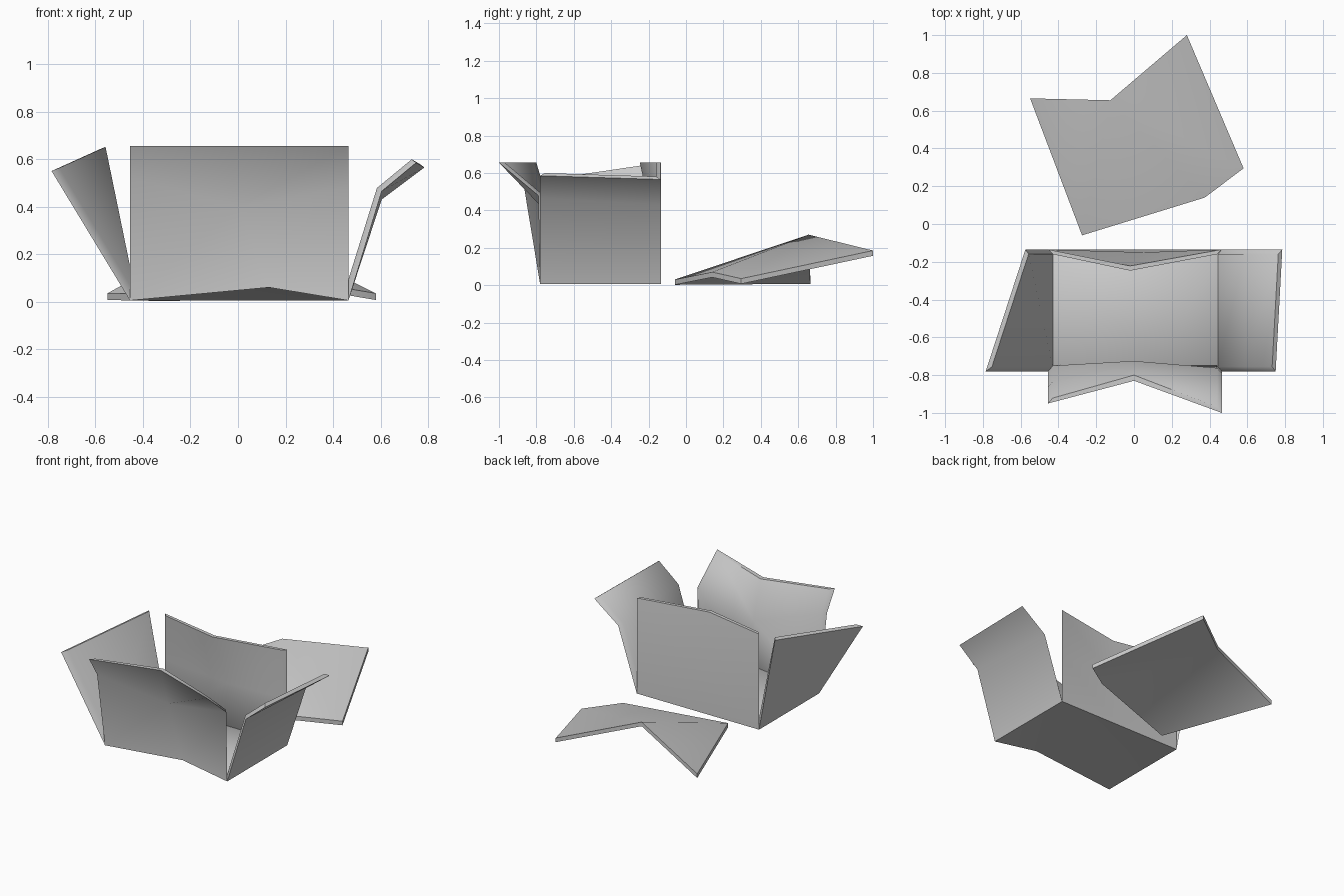
import bpy
import bmesh
import math
from mathutils import Vector

if "Cube" in bpy.data.objects:
    bpy.data.objects.remove(bpy.data.objects["Cube"], do_unlink=True)

# One plain grey for everything
grey = bpy.data.materials.new("light_grey")
grey.use_nodes = True
grey.diffuse_color = (0.6, 0.6, 0.6, 1)
grey.node_tree.nodes["Principled BSDF"].inputs["Base Color"].default_value = (0.6, 0.6, 0.6, 1)

T = 0.025            # panel thickness
X0, X1 = -0.455, 0.465
Y0, Y1 = -0.78, -0.135


def slab(name, outer, inner, triangles):
    """Close two matching skins, given as ordered outlines of one sheet."""
    bm = bmesh.new()
    skins = [[bm.verts.new(p) for p in skin] for skin in (outer, inner)]
    for skin in skins:
        for face in triangles:
            bm.faces.new([skin[i] for i in face])
    # Bridge the open borders of the two skins
    a, b = skins
    pair = dict(zip(a, b))
    border = [e for e in bm.edges if e.is_boundary and e.verts[0] in pair]
    for e in border:
        v, w = e.verts
        bm.faces.new((v, w, pair[w], pair[v]))
    bmesh.ops.recalc_face_normals(bm, faces=bm.faces)
    mesh = bpy.data.meshes.new(name)
    bm.to_mesh(mesh)
    bm.free()
    mesh.materials.append(grey)
    obj = bpy.data.objects.new(name, mesh)
    bpy.context.collection.objects.link(obj)
    bpy.ops.object.select_all(action="DESELECT")
    obj.select_set(True)
    bpy.context.view_layer.objects.active = obj
    bpy.ops.object.shade_smooth_by_angle(angle=math.radians(55))


def wall(name, rows, inward):
    """Wall from rows of outer points, bottom to top, mitred at both ends."""
    n = len(rows[0])
    outer, inner = [], []
    for r, row in enumerate(rows):
        along = (Vector(row[-1]) - Vector(row[0])).normalized() * T
        for c, p in enumerate(row):
            q = Vector(p) + Vector(inward)
            if c == 0:
                q += along
            elif c == n - 1:
                q -= along
            if r == 0:
                q.z = p[2] + T
            outer.append(Vector(p))
            inner.append(q)
    faces = [(r * n + c, r * n + c + 1, (r + 1) * n + c + 1, (r + 1) * n + c)
             for r in range(len(rows) - 1) for c in range(n - 1)]
    slab(name, outer, inner, faces)


# Floor, pushed up at the middle of its front edge
dent = (0.13, Y0, 0.06)
base = [(X0, Y0, 0.005), dent, (X1, Y0, 0.005), (X1, Y1, 0.005), (X0, Y1, 0.005)]
top = [(X0 + T, Y0 + T, 0.03), (0.13, Y0 + T, 0.085), (X1 - T, Y0 + T, 0.03),
       (X1 - T, Y1 - T, 0.03), (X0 + T, Y1 - T, 0.03)]
slab("floor", base, top, [(0, 1, 4), (1, 3, 4), (1, 2, 3)])

# Front wall, with corners flared outward
wall("front_wall", [
    [(X0, Y0, 0.005), dent, (X1, Y0, 0.005)],
    [(X0, -0.865, 0.52), (0, -0.755, 0.40), (X1, -0.79, 0.48)],
    [(X0, -0.95, 0.655), (0, -0.83, 0.655), (X1, -1.0, 0.655)],
], (0, 0.03, 0))

# Back wall, with the rim pushed inward at the middle
wall("back_wall", [
    [(X0, Y1, 0.005), (0, Y1, 0.005), (X1, Y1, 0.005)],
    [(X0, Y1, 0.36), (0.05, -0.15, 0.33), (X1, Y1, 0.33)],
    [(X0, Y1, 0.655), (-0.02, -0.222, 0.655), (X1, Y1, 0.655)],
], (0, -T, 0))

# Wall on the -x side, leaning outward
wall("right_wall", [
    [(X0, Y0, 0.005), (X0, Y1, 0.005)],
    [(-0.785, Y0, 0.55), (-0.575, Y1, 0.645)],
], (T, 0, 0.01))

# Wall on the +x side, leaning and folded outward
wall("left_wall", [
    [(X1, Y0, 0.005), (X1, Y1, 0.005)],
    [(0.605, Y0, 0.465), (0.605, Y1, 0.43)],
    [(0.75, Y0, 0.585), (0.785, Y1, 0.565)],
], (-0.02, 0, 0.015))

# Torn-off lid lying behind the box, creased across the middle
lid = [(-0.55, 0.665, 0.035), (-0.125, 0.655, 0.27), (0.28, 1.0, 0.185),
       (0.58, 0.295, 0.035), (0.375, 0.14, 0.07), (-0.275, -0.06, 0.03)]
under = [(x, y, z - 0.028) for x, y, z in lid]
slab("loose_lid", lid, under, [(0, 5, 1), (5, 4, 1), (4, 3, 1), (3, 2, 1)])
